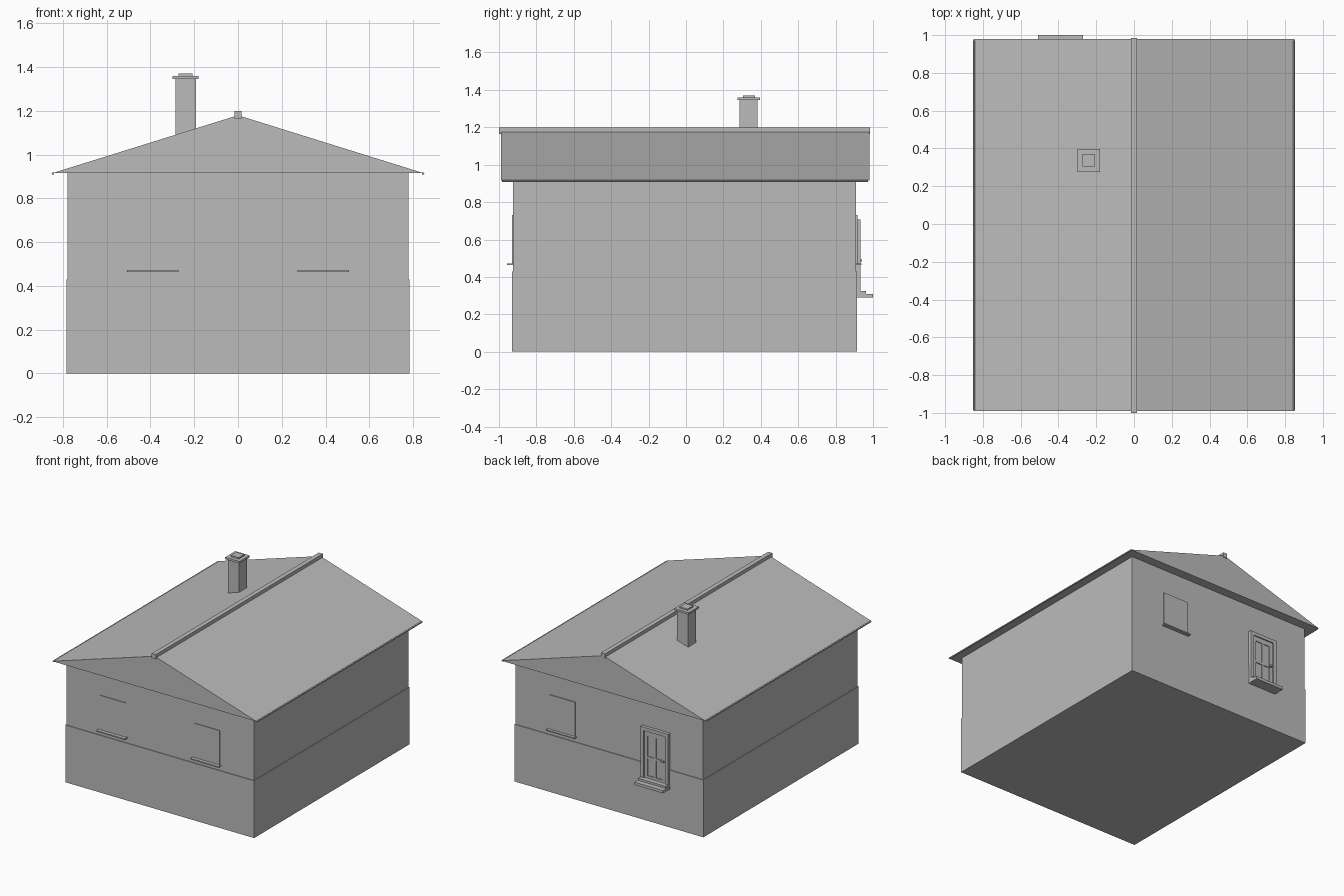
import bpy, bmesh, math
from mathutils import Vector

old = bpy.data.objects.get("Cube")
if old:
    bpy.data.objects.remove(old, do_unlink=True)

GREY = (0.5, 0.5, 0.5, 1.0)
grey = bpy.data.materials.new("plain grey")
grey.use_nodes = True
grey.diffuse_color = GREY
grey.node_tree.nodes["Principled BSDF"].inputs["Base Color"].default_value = GREY


def finish(name, bm):
    bmesh.ops.recalc_face_normals(bm, faces=bm.faces)
    mesh = bpy.data.meshes.new(name)
    bm.to_mesh(mesh)
    bm.free()
    mesh.materials.append(grey)
    obj = bpy.data.objects.new(name, mesh)
    bpy.context.collection.objects.link(obj)
    return obj


def box(name, x, y, z):
    """Box spanning the given (low, high) ranges."""
    bm = bmesh.new()
    bmesh.ops.create_cube(bm, size=1)
    for v in bm.verts:
        v.co = Vector([r[0] if c < 0 else r[1] for c, r in zip(v.co, (x, y, z))])
    return finish(name, bm)


def prism(name, profile, y):
    """Extrude an x-z profile along y."""
    bm = bmesh.new()
    face = bm.faces.new([bm.verts.new((px, y[0], pz)) for px, pz in profile])
    ext = bmesh.ops.extrude_face_region(bm, geom=[face])
    moved = [g for g in ext["geom"] if isinstance(g, bmesh.types.BMVert)]
    bmesh.ops.translate(bm, verts=moved, vec=(0, y[1] - y[0], 0))
    return finish(name, bm)


# Walls: slightly wider base under the upper storey
box("base_wall", (-0.785, 0.785), (-0.93, 0.915), (0, 0.43))
box("upper_wall", (-0.78, 0.78), (-0.925, 0.91), (0.43, 0.916))

# Solid gable roof, ridge cap and rounded eaves
prism("roof", [(-0.85, 0.915), (0.85, 0.915), (0, 1.18)], (-0.99, 0.98))
box("ridge_cap", (-0.017, 0.017), (-1.0, 0.985), (1.165, 1.2))
for side, label in ((1, "left"), (-1, "right")):
    ring = [(side * 0.846 + 0.006 * math.cos(a * math.pi / 4),
             0.913 + 0.006 * math.sin(a * math.pi / 4)) for a in range(8)]
    prism(label + "_eave", ring, (-0.985, 0.972))

# Chimney
box("chimney_stack", (-0.285, -0.193), (0.287, 0.382), (1.0, 1.345))
box("chimney_cap", (-0.3, -0.18), (0.276, 0.396), (1.345, 1.36))
box("chimney_top", (-0.272, -0.207), (0.304, 0.37), (1.36, 1.37))

# Windows: flat panels with a sill, two in front and one behind
for label, cx, wall, panel, sill in (
        ("front_left", 0.39, -0.92, -0.93, -0.956),
        ("front_right", -0.39, -0.92, -0.93, -0.956),
        ("back_left", 0.39, 0.905, 0.917, 0.938)):
    box(label + "_window", (cx - 0.108, cx + 0.108),
        sorted((wall, panel)), (0.47, 0.73))
    box(label + "_sill", (cx - 0.117, cx + 0.117),
        sorted((wall, sill)), (0.464, 0.473))

# Back door: frame, recessed leaf and glazing bars
DX, WALL = -0.39, 0.905
box("door_leaf", (DX - 0.085, DX + 0.085), (WALL, 0.919), (0.31, 0.69))
for s, label in ((1, "left"), (-1, "right")):
    box("door_jamb_" + label, sorted((DX + s * 0.088, DX + s * 0.115)),
        (WALL, 0.934), (0.31, 0.706))
    box("door_stile_" + label, sorted((DX + s * 0.062, DX + s * 0.088)),
        (WALL, 0.926), (0.31, 0.68))
box("door_head", (DX - 0.115, DX + 0.115), (WALL, 0.934), (0.68, 0.706))
for label, low, high in (("bottom", 0.31, 0.345), ("middle", 0.475, 0.49),
                         ("top", 0.645, 0.68)):
    box("door_rail_" + label, (DX - 0.062, DX + 0.062), (WALL, 0.925), (low, high))
box("door_mullion", (DX - 0.007, DX + 0.007), (WALL, 0.925), (0.345, 0.645))
box("door_handle", (DX - 0.08, DX - 0.055), (0.92, 0.94), (0.482, 0.494))

# Doorstep
box("door_threshold", (DX - 0.115, DX + 0.115), (WALL, 0.962), (0.3, 0.326))
box("door_step", (DX - 0.119, DX + 0.119), (WALL, 1.0), (0.289, 0.31))
